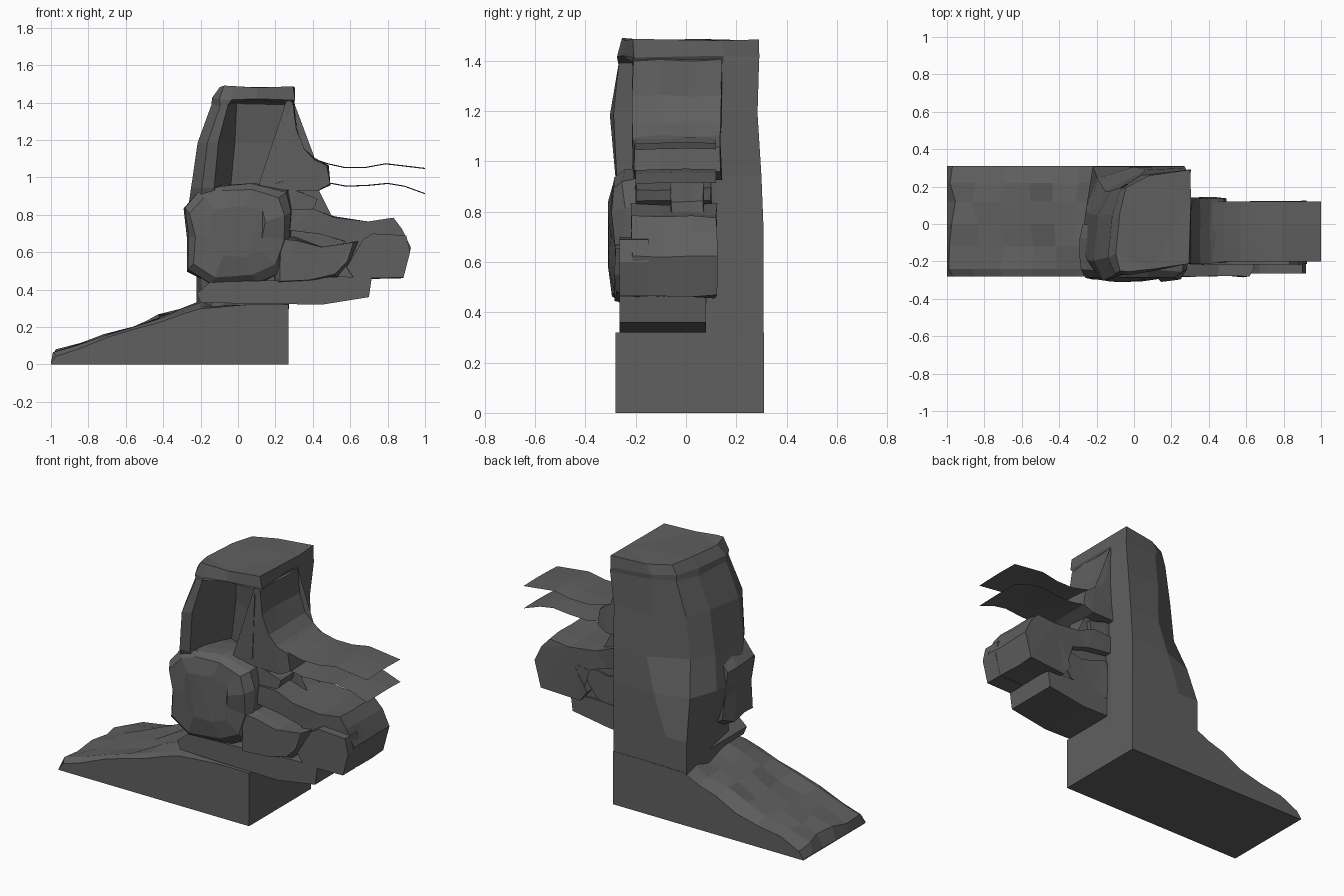
import bpy, bmesh, random
from mathutils import Vector

if "Cube" in bpy.data.objects:
    bpy.data.objects.remove(bpy.data.objects["Cube"])

random.seed(4)

# dark grey stone
stone = bpy.data.materials.new("dark_stone")
stone.diffuse_color = (.115, .115, .115, 1)
stone.use_nodes = True
stone.node_tree.nodes["Principled BSDF"].inputs["Base Color"].default_value = stone.diffuse_color


def loft(name, rings, rough=0.0, caps=True, closed=True):
    """Skin a list of equal-length 3D rings, then facet it with small noise."""
    bm = bmesh.new()
    vr = [[bm.verts.new(p) for p in r] for r in rings]
    n = len(rings[0])
    for a, b in zip(vr, vr[1:]):
        for i in range(n if closed else n - 1):
            j = (i + 1) % n
            bm.faces.new((a[i], a[j], b[j], b[i]))
    if caps:
        bm.faces.new(vr[0][::-1])
        bm.faces.new(vr[-1])
    bmesh.ops.triangulate(bm, faces=[f for f in bm.faces if len(f.verts) > 4])
    for v in bm.verts:
        if rough and v.co.y < 0.285 and v.co.z > 0.12:
            v.co += Vector([random.uniform(-rough, rough) for _ in range(3)])
            v.co.y = max(v.co.y, -0.31)
    bmesh.ops.recalc_face_normals(bm, faces=bm.faces[:])
    me = bpy.data.meshes.new(name)
    bm.to_mesh(me)
    bm.free()
    me.materials.append(stone)
    ob = bpy.data.objects.new(name, me)
    bpy.context.collection.objects.link(ob)
    return ob


def slab(name, profile, ys, rough=0.0):
    """Extrude an x-z profile through the given y stations."""
    return loft(name, [[(x, y, z) for x, z in profile] for y in ys], rough)


def boulder(name, outline, layers, rough):
    """Stack scaled copies of an x-z outline along y: layers = (y, scale)."""
    cx = sum(p[0] for p in outline) / len(outline)
    cz = sum(p[1] for p in outline) / len(outline)
    return loft(name, [[(cx + (x - cx) * s, y, cz + (z - cz) * s) for x, z in outline]
                       for y, s in layers], rough)


# sloping ground wedge, lofted along x, slightly mounded in the middle
slope = [(-1, .01), (-.97, .065), (-.85, .105), (-.7, .145), (-.55, .19),
         (-.42, .25), (-.3, .285), (-.2, .32), (.05, .32), (.27, .32)]
ys = [-.28, -.24, -.12, 0, .12, .22, .31]
rings = []
for i, (x, h) in enumerate(slope):
    inner = 0 < i < len(slope) - 2
    top = [(x + (random.uniform(-.025, .025) if inner and 0 < k < 6 else 0), y,
            h + (random.uniform(-.012, .018) if inner else 0) - (.015 if inner and k in (0, 6) else 0))
           for k, y in enumerate(ys)]
    rings.append(top + [(x, .31, 0), (x, -.28, 0)])
loft("ground_slope", rings)

# tall cliff column: flat lower back, rounded upper left, deep recess in front
lower = [(.268, .308), (-.08, .308), (-.22, .308), (-.22, .1), (-.2, -.12),
         (-.14, -.2), (-.08, -.2), (0, -.15), (.25, -.15), (.268, .12)]
waist = [(.27, .308), (0, .305), (-.19, .25), (-.26, .08), (-.28, -.1),
         (-.2, -.2), (-.08, -.2), (0, -.1), (.26, -.1), (.27, .12)]
middle = [(.275, .3), (.06, .29), (-.15, .18), (-.23, .05), (-.245, -.2),
          (-.2, -.28), (-.13, -.28), (-.04, .0), (.28, -.2), (.28, .13)]
upper = [(.28, .28), (.04, .265), (-.13, .17), (-.2, .04), (-.21, -.2),
         (-.17, -.305), (-.1, -.29), (-.02, .0), (.29, -.2), (.29, .14)]
under = [(.3, .285), (.05, .26), (-.07, .19), (-.12, .05), (-.135, -.18),
         (-.1, -.27), (-.05, -.27), (0, -.02), (.28, -.2), (.29, .15)]
lip = under[:6] + [(-.04, -.27), (.1, -.25), (.3, -.21), (.3, .15)]
cap = [(.3, .29), (.08, .26), (-.04, .19), (-.08, .05), (-.1, -.16),
       (-.08, -.25), (-.03, -.26), (.1, -.24), (.29, -.21), (.31, .15)]
stack = [(lower, .1), (lower, .5), (waist, .74), (middle, .94), (upper, 1.19),
         (under, 1.39), (lip, 1.42), (cap, 1.485)]
loft("cliff_column", [[(x, y, z) for x, y in r] for r, z in stack], rough=.007)

# flowing shoulder on the right that carries the two sheets
slab("shoulder", [(.26, 1.42), (.295, 1.4), (.31, 1.26), (.35, 1.15), (.41, 1.1),
                  (.48, 1.06), (.49, .96), (.43, .93), (.1, .93), (.24, .98)],
     [-.21, -.1, .02, .14], .006)

# recessed core below the shoulder, closing the back of the side channel
slab("channel_wall", [(.1, .94), (.43, .93), (.43, .84), (.5, .79), (.68, .74), (.67, .46),
                      (.55, .44), (.1, .45)], [-.06, .03, .07], .004)
# stepped block beside the main boulder
slab("step_block", [(.15, .95), (.3, .93), (.42, .89), (.41, .84), (.3, .78), (.15, .75)],
     [-.2, -.12, .1], .006)

# thin sheets reaching right
paths = {"upper_sheet": [(.42, 1.09), (.48, 1.07), (.57, 1.05), (.68, 1.05), (.79, 1.07), (1, 1.045)],
         "lower_sheet": [(.44, .955), (.5, .965), (.58, .95), (.7, .955), (.8, .965), (.89, .95), (1, .91)]}
for name, path in paths.items():
    loft(name, [[(x, y, z + dz) for y, dz in
                 ((-.2, 0), (-.1, .004), (0, .006), (.12, .003))] for x, z in path],
         caps=False, closed=False)

# hooked outer ledge around the side channel
slab("hooked_ledge", [(.28, .83), (.4, .83), (.52, .79), (.7, .76), (.83, .78), (.88, .72),
                      (.92, .62), (.885, .465), (.62, .46), (.58, .52), (.67, .67),
                      (.57, .655), (.44, .70), (.28, .72)],
     [-.215, -.1, .02, .12], .005)
slab("ledge_front", [(.67, .67), (.72, .7), (.9, .69), (.92, .6), (.885, .465), (.62, .46), (.58, .52)],
     [-.265, -.15])

# flat plate under everything
slab("bottom_plate", [(-.22, .38), (-.2, .33), (.1, .325), (.45, .32), (.7, .36),
                      (.715, .465), (.55, .47), (.2, .45), (-.15, .44)],
     [-.265, -.12, .08])

# big rounded boulder in front
boulder("front_boulder",
        [(-.22, .93), (-.1, .96), (.08, .97), (.26, .93), (.29, .82), (.28, .66),
         (.25, .5), (.1, .43), (-.15, .43), (-.27, .5), (-.27, .67), (-.295, .83)],
        [(0, .92), (-.08, .98), (-.18, 1), (-.25, .98), (-.29, .85), (-.302, .5)], .01)

# smaller boulder filling the lower right
boulder("side_boulder",
        [(.2, .68), (.3, .68), (.45, .63), (.64, .665), (.6, .55), (.53, .47), (.38, .44), (.2, .43)],
        [(.08, 1), (-.1, 1), (-.23, 1), (-.28, .88)], .006)
